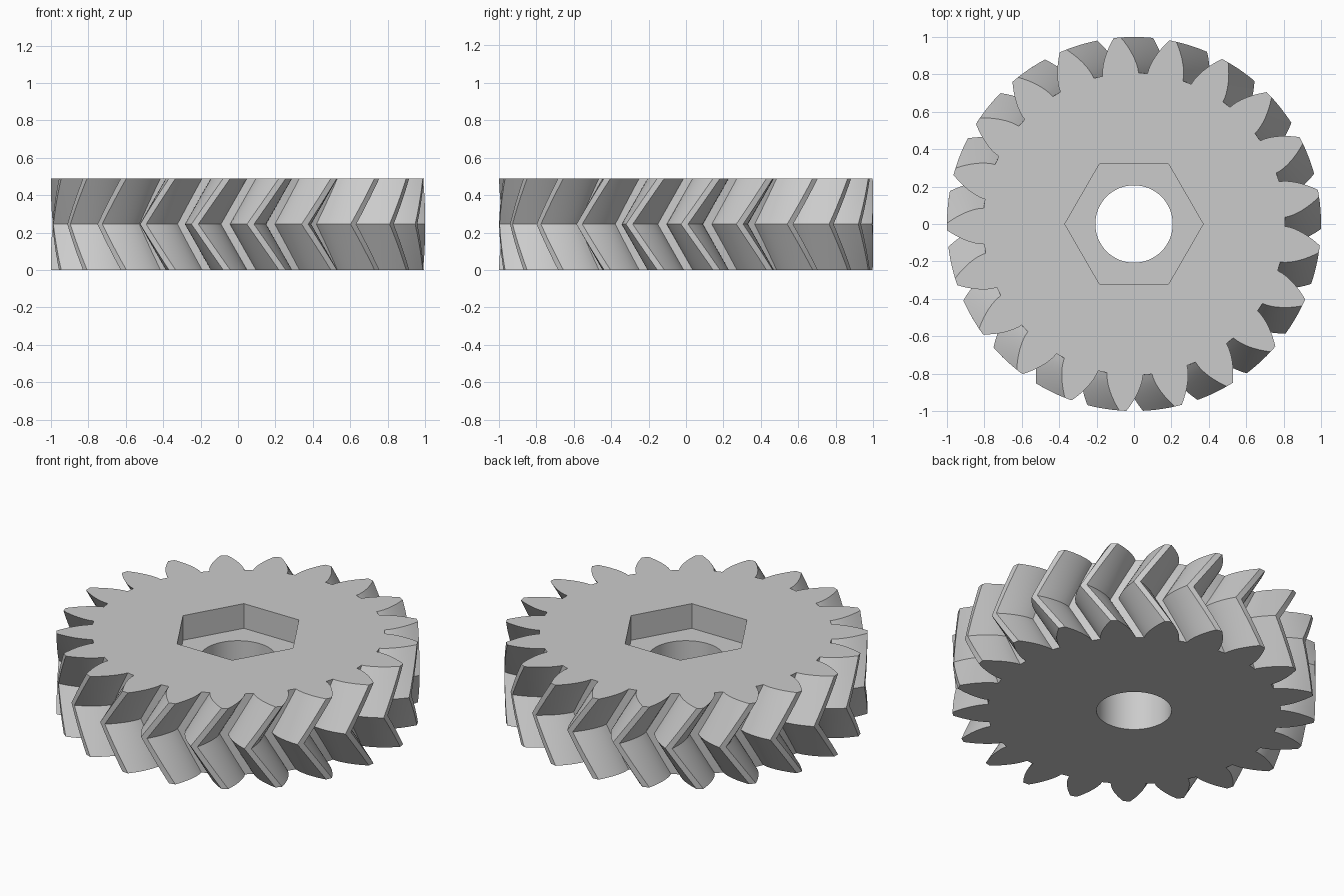
import bpy
import bmesh
from math import acos, cos, sin, tan, radians, tau

cube = bpy.data.objects.get("Cube")
if cube:
    bpy.data.objects.remove(cube, do_unlink=True)

TEETH, HEIGHT, TWIST, PHASE = 21, 0.49, radians(9.9), radians(78)
TIP, PITCH, ROOT = 1.0, 0.913, 0.808
PRESSURE = radians(28)
BORE, HEX, POCKET = 0.207, 0.37, 0.15
SLICES, FLANK = 5, 8


def inv(a):
    return tan(a) - a


def half_angle(r):
    """Half the angular thickness of an involute tooth at radius r."""
    base = PITCH * cos(PRESSURE)
    return radians(4.4) + inv(PRESSURE) - inv(acos(min(1, base / r)))


def gear_outline():
    radii = [ROOT + (TIP - ROOT) * i / FLANK for i in range(FLANK + 1)]
    flank = [(r, half_angle(r)) for r in radii]
    tooth = [(r, -a) for r, a in flank] + [(r, a) for r, a in reversed(flank)]
    return [(r, a + PHASE + tau * t / TEETH) for t in range(TEETH) for r, a in tooth]


def circle(r, n):
    return [(r, tau * i / n) for i in range(n)]


bm = bmesh.new()


def ring(outline, z, turn=0):
    return [bm.verts.new((r * cos(a + turn), r * sin(a + turn), z)) for r, a in outline]


def loft(low, high):
    n = len(low)
    for i in range(n):
        j = (i + 1) % n
        bm.faces.new((low[i], low[j], high[j], high[i]))


def fill(*loops):
    """Flat face between an outer loop and a hole."""
    edges = []
    for loop in loops:
        for a, b in zip(loop, loop[1:] + loop[:1]):
            edges.append(bm.edges.get((a, b)) or bm.edges.new((a, b)))
    bmesh.ops.triangle_fill(bm, use_beauty=True, use_dissolve=False, edges=edges)


# Herringbone teeth: the outline turns one way up to mid height, then back
outline = gear_outline()
rings = []
for i in range(2 * SLICES + 1):
    t = i / (2 * SLICES)
    rings.append(ring(outline, HEIGHT * t, -TWIST * (1 - abs(2 * t - 1))))
for low, high in zip(rings, rings[1:]):
    loft(low, high)

# Round bore and hexagonal nut pocket
bore_low = ring(circle(BORE, 64), 0)
bore_high = ring(circle(BORE, 64), HEIGHT - POCKET)
hex_low = ring(circle(HEX, 6), HEIGHT - POCKET)
hex_high = ring(circle(HEX, 6), HEIGHT)
loft(bore_low, bore_high)
loft(hex_low, hex_high)

# Bottom, pocket floor and top
fill(rings[0], bore_low)
fill(hex_low, bore_high)
fill(rings[-1], hex_high)
bmesh.ops.recalc_face_normals(bm, faces=bm.faces)

mesh = bpy.data.meshes.new("herringbone_gear")
bm.to_mesh(mesh)
bm.free()
gear = bpy.data.objects.new("herringbone_gear", mesh)
bpy.context.collection.objects.link(gear)

# Plain grey
grey = bpy.data.materials.new("light_grey")
grey.use_nodes = True
color = (0.6, 0.6, 0.6, 1)
grey.diffuse_color = color
grey.node_tree.nodes["Principled BSDF"].inputs["Base Color"].default_value = color
mesh.materials.append(grey)

bpy.ops.object.select_all(action="DESELECT")
gear.select_set(True)
bpy.context.view_layer.objects.active = gear
bpy.ops.object.shade_smooth_by_angle(angle=radians(25))
